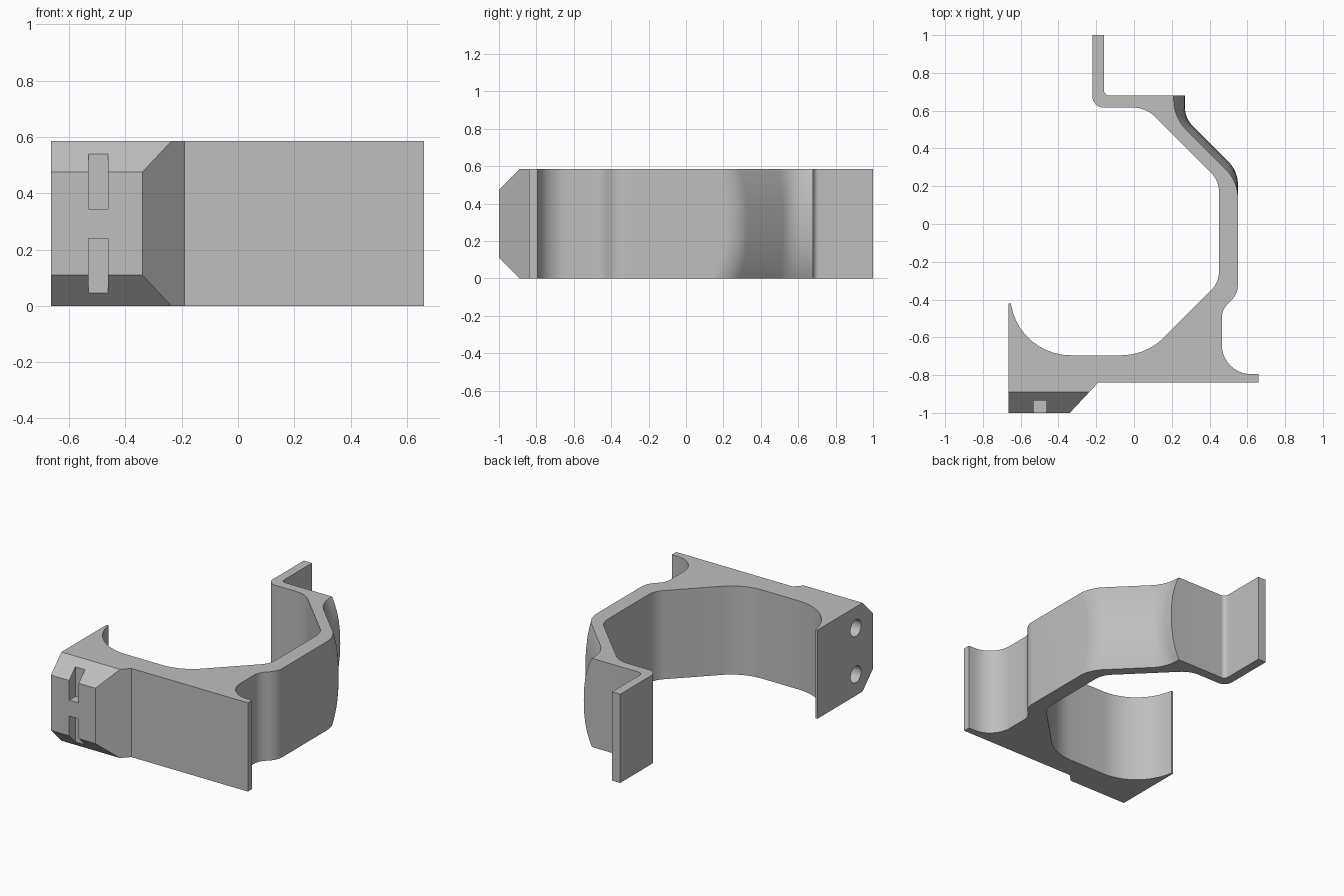
import bpy, bmesh, math
from mathutils import Vector

cube = bpy.data.objects.get("Cube")
if cube:
    bpy.data.objects.remove(cube)

HEIGHT = 0.585
LEVELS = 12

grey = bpy.data.materials.new("plain grey")
grey.use_nodes = True
colour = (0.52, 0.52, 0.52, 1)
grey.diffuse_color = colour
grey.node_tree.nodes["Principled BSDF"].inputs["Base Color"].default_value = colour


def rounded(corners, steps=10):
    """Outline with each (x, y, radius) corner replaced by an arc."""
    points = []
    for i, (x, y, r) in enumerate(corners):
        p = Vector((x, y))
        if r == 0:
            points.append(p)
            continue
        a = (Vector(corners[i - 1][:2]) - p).normalized()
        b = (Vector(corners[(i + 1) % len(corners)][:2]) - p).normalized()
        half = a.angle(b) / 2
        centre = p + (a + b).normalized() * (r / math.sin(half))
        tangent = r / math.tan(half)
        start, end = p + a * tangent - centre, p + b * tangent - centre
        sweep = start.angle(end)
        for k in range(steps + 1):
            t = k / steps
            points.append(centre + (start * math.sin((1 - t) * sweep)
                                    + end * math.sin(t * sweep)) / math.sin(sweep))
    return points


# Outline corners: hook, rear arm and its outer slope, then base and inner cradle
hook = [(-.22, 1, 0), (-.16, 1, 0), (-.16, .68, .03)]
slope_edge = [(.21, .68, 0), (.21, .565, .23), (.55, .225, .21)]
slope_middle = [(.27, .68, 0), (.27, .56, .14), (.55, .28, .17)]
base = [(.55, -.37, .12), (.465, -.455, .1), (.465, -.795, .155), (.66, -.795, 0),
        (.66, -.84, 0), (-.19, -.84, 0), (-.34, -1, 0), (-.665, -1, 0),
        (-.665, -.42, 0), (-.652, -.42, 0)]
cradle = [(-.608, -.695, .32), (.064, -.695, .32), (.45, -.309, .14),
          (.45, .229, .14), (.063, .616, .16), (-.22, .616, .06)]
edge_outline = rounded(hook + slope_edge + base + cradle)
middle_outline = rounded(hook + slope_middle + base + cradle)

# Stack the outlines so the outer slope bulges at mid height
bm = bmesh.new()
rings = []
for k in range(LEVELS + 1):
    t = -math.cos(math.pi * k / LEVELS)
    bulge = 1 - abs(t) ** 2.5
    rings.append([bm.verts.new((*p.lerp(q, bulge), HEIGHT * (t + 1) / 2))
                  for p, q in zip(edge_outline, middle_outline)])
count = len(edge_outline)
for low, high in zip(rings, rings[1:]):
    for i in range(count):
        j = (i + 1) % count
        bm.faces.new((low[i], low[j], high[j], high[i]))
bm.faces.new(rings[0])
bm.faces.new(rings[-1])
bmesh.ops.remove_doubles(bm, verts=bm.verts, dist=0.0005)

# Chamfer the top and bottom of the front block
for z, side in ((0, -1), (HEIGHT, 1)):
    cut = bmesh.ops.bisect_plane(bm, geom=bm.verts[:] + bm.edges[:] + bm.faces[:],
                                 plane_co=(0, -.89, z), plane_no=(0, -1, side),
                                 clear_outer=True)
    edges = [e for e in cut["geom_cut"] if isinstance(e, bmesh.types.BMEdge)]
    bmesh.ops.edgeloop_fill(bm, edges=edges)
bmesh.ops.dissolve_limit(bm, angle_limit=0.001, verts=bm.verts, edges=bm.edges)
bmesh.ops.recalc_face_normals(bm, faces=bm.faces)

mesh = bpy.data.meshes.new("bracket_clip")
bm.to_mesh(mesh)
bm.free()
clip = bpy.data.objects.new("bracket_clip", mesh)
bpy.context.collection.objects.link(clip)
mesh.materials.append(grey)
bpy.ops.object.select_all(action='DESELECT')


def subtract(cutter):
    cutter.hide_render = True
    cutter.data.materials.append(grey)
    bpy.context.view_layer.objects.active = clip
    mod = clip.modifiers.new("cut", 'BOOLEAN')
    mod.operation = 'DIFFERENCE'
    mod.solver = 'EXACT'
    mod.object = cutter
    bpy.ops.object.modifier_apply(modifier=mod.name)
    bpy.data.objects.remove(cutter)


# Front slots and side screw holes, one pair above the other
for z_slot, z_hole in ((.1425, .14), (.4425, .445)):
    bpy.ops.mesh.primitive_cube_add(size=1, location=(-.497, -1.0, z_slot))
    slot = bpy.context.object
    slot.name = "slot_cutter"
    slot.scale = (.07, .13, .195)
    bpy.context.view_layer.update()
    subtract(slot)
    bpy.ops.mesh.primitive_cylinder_add(vertices=32, radius=.055, depth=.5,
                                        location=(-.65, -.82, z_hole),
                                        rotation=(0, math.pi / 2, 0))
    hole = bpy.context.object
    hole.name = "hole_cutter"
    subtract(hole)

bpy.ops.object.select_all(action='DESELECT')
clip.select_set(True)
bpy.context.view_layer.objects.active = clip
bpy.ops.object.shade_smooth_by_angle(angle=math.radians(30))
